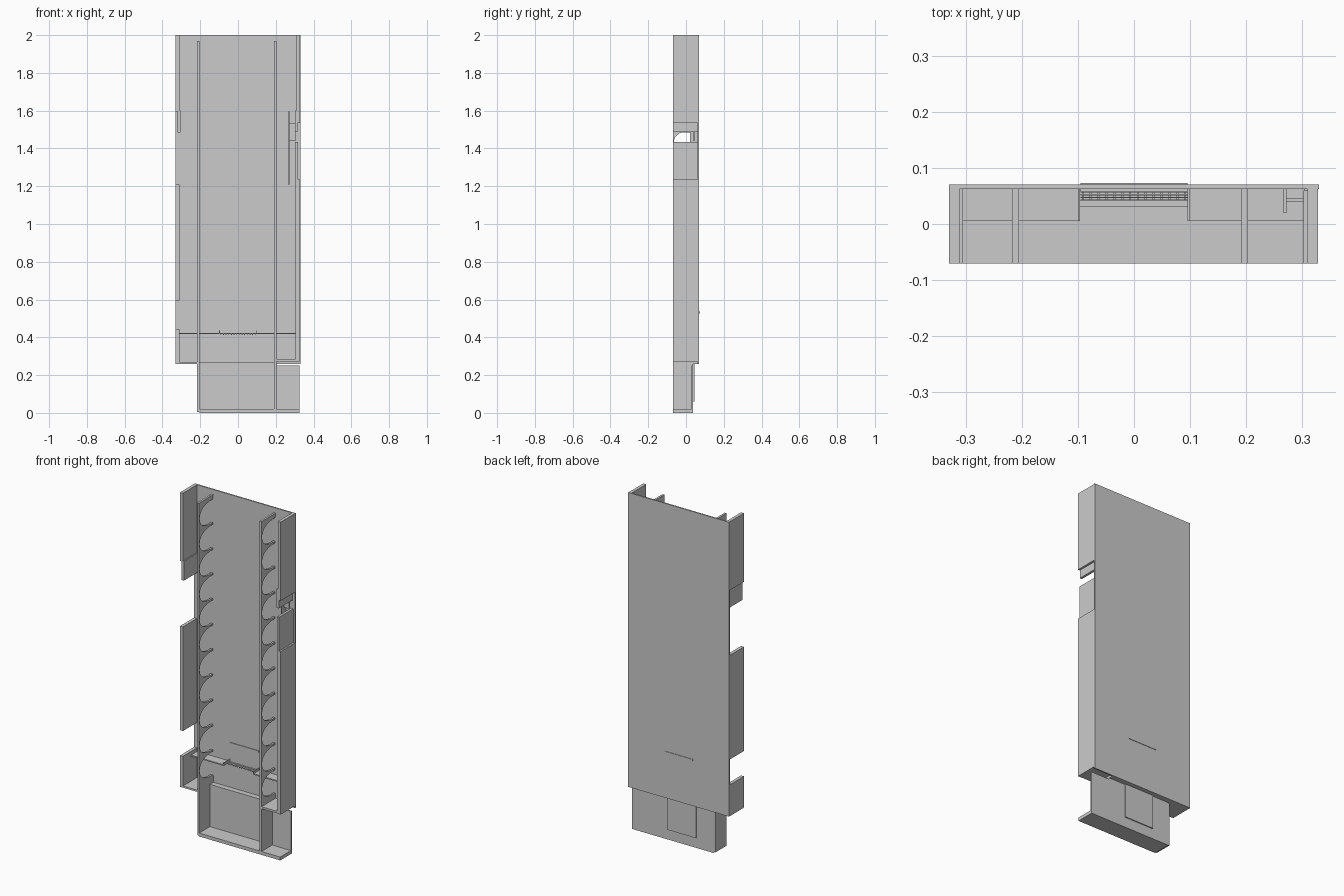
import bpy, bmesh, math
from mathutils import Vector

if "Cube" in bpy.data.objects:
    bpy.data.objects.remove(bpy.data.objects["Cube"])


def box(name, x0, x1, y0, y1, z0, z1):
    bm = bmesh.new()
    bmesh.ops.create_cube(bm, size=1)
    for v in bm.verts:
        v.co = Vector(((x0 + x1) / 2 + v.co.x * (x1 - x0),
                       (y0 + y1) / 2 + v.co.y * (y1 - y0),
                       (z0 + z1) / 2 + v.co.z * (z1 - z0)))
    return finish(name, bm)


def plate(name, pts, x0, x1):
    """Extrude a y-z outline along x."""
    bm = bmesh.new()
    face = bm.faces.new([bm.verts.new((x0, y, z)) for y, z in pts])
    out = bmesh.ops.extrude_face_region(bm, geom=[face])
    bmesh.ops.translate(bm, vec=(x1 - x0, 0, 0),
                        verts=[g for g in out["geom"] if isinstance(g, bmesh.types.BMVert)])
    bm.faces.ensure_lookup_table()
    bmesh.ops.recalc_face_normals(bm, faces=bm.faces)
    bmesh.ops.triangulate(bm, faces=[f for f in bm.faces if len(f.verts) > 4])
    return finish(name, bm)


def finish(name, bm):
    me = bpy.data.meshes.new(name)
    bm.to_mesh(me)
    bm.free()
    ob = bpy.data.objects.new(name, me)
    bpy.context.collection.objects.link(ob)
    return ob


# Main back panel and lower recessed back
box("back_panel", -0.33, 0.33, 0.062, 0.07, 0.26, 2.0)
box("base_back", -0.205, 0.203, 0.03, 0.038, 0.0, 0.27)
box("base_back_right", 0.203, 0.325, 0.03, 0.038, 0.0, 0.252)
box("base_top_ledge", -0.205, 0.203, 0.03, 0.065, 0.26, 0.27)
box("base_floor", -0.205, 0.325, -0.07, 0.038, 0.0, 0.02)
box("rear_hatch", -0.095, 0.095, 0.037, 0.044, 0.06, 0.262)
box("rear_slot_lip", -0.095, 0.095, 0.058, 0.073, 0.526, 0.536)

# Inner dividers: scalloped openings between rear-facing ribs
TOP, PITCH, COUNT = 1.95, 0.149, 11
outline = [(-0.07, 0.005), (-0.07, 1.97), (0.062, 1.97)]
for i in range(COUNT):
    mid = TOP - PITCH * (i + 0.5)
    for k in range(17):
        a = math.pi * k / 16
        c, s = math.cos(a), abs(math.sin(a))
        zc = math.copysign(abs(c) ** 0.85, c) * (PITCH / 2 - 0.005)
        outline.append((0.057 - 0.122 * s ** 0.85, mid + zc))
outline += [(0.062, TOP - PITCH * COUNT), (0.062, 0.265), (0.034, 0.265), (0.034, 0.005)]
plate("left_divider", outline, -0.217, -0.205)
plate("right_divider", outline, 0.191, 0.203)

# Left side wall sections
for name, z0, z1 in (("left_wall_upper", 1.595, 2.0), ("left_wall_middle", 0.595, 1.21),
                     ("left_wall_lower", 0.26, 0.445)):
    box(name, -0.33, -0.311, -0.07, 0.064, z0, z1)
box("left_wall_flange", -0.32, -0.305, -0.07, 0.064, 1.485, 1.6)

# Right side wall sections around the gap
box("right_wall_upper", 0.309, 0.328, -0.07, 0.064, 1.535, 2.0)
box("right_wall_flange", 0.302, 0.316, -0.07, 0.06, 1.487, 1.6)
box("right_wall_insert", 0.303, 0.318, -0.07, 0.062, 1.225, 1.435)
box("right_wall_lower", 0.305, 0.328, -0.07, 0.064, 0.272, 1.235)

# Latch bracket inside the right channel
box("bracket_plate", 0.266, 0.272, 0.02, 0.062, 1.21, 1.595)
box("bracket_arm", 0.27, 0.305, 0.04, 0.045, 1.44, 1.535)

# Channel floors
box("left_channel_floor", -0.33, -0.205, -0.07, 0.064, 0.26, 0.27)
box("right_channel_floor", 0.203, 0.328, -0.07, 0.064, 0.273, 0.285)

# Narrow rear shelves with upturned inner ends
for side, x0, x1, lip in (("left", -0.311, -0.097, -0.1), ("right", 0.095, 0.306, 0.095)):
    box(side + "_shelf", x0, x1, 0.005, 0.063, 0.417, 0.424)
    box(side + "_shelf_lip", lip, lip + 0.004, 0.005, 0.063, 0.42, 0.435)

# Vent louvres between the shelves
for i in range(4):
    y = 0.041 + i * 0.005
    box(f"vent_louvre_{i + 1}", -0.095, 0.095, y, y + 0.0025, 0.417, 0.424)
for i in range(14):
    x = -0.093 + i * 0.014
    box(f"vent_tooth_{i + 1}", x, x + 0.004, 0.041, 0.063, 0.412, 0.42)
